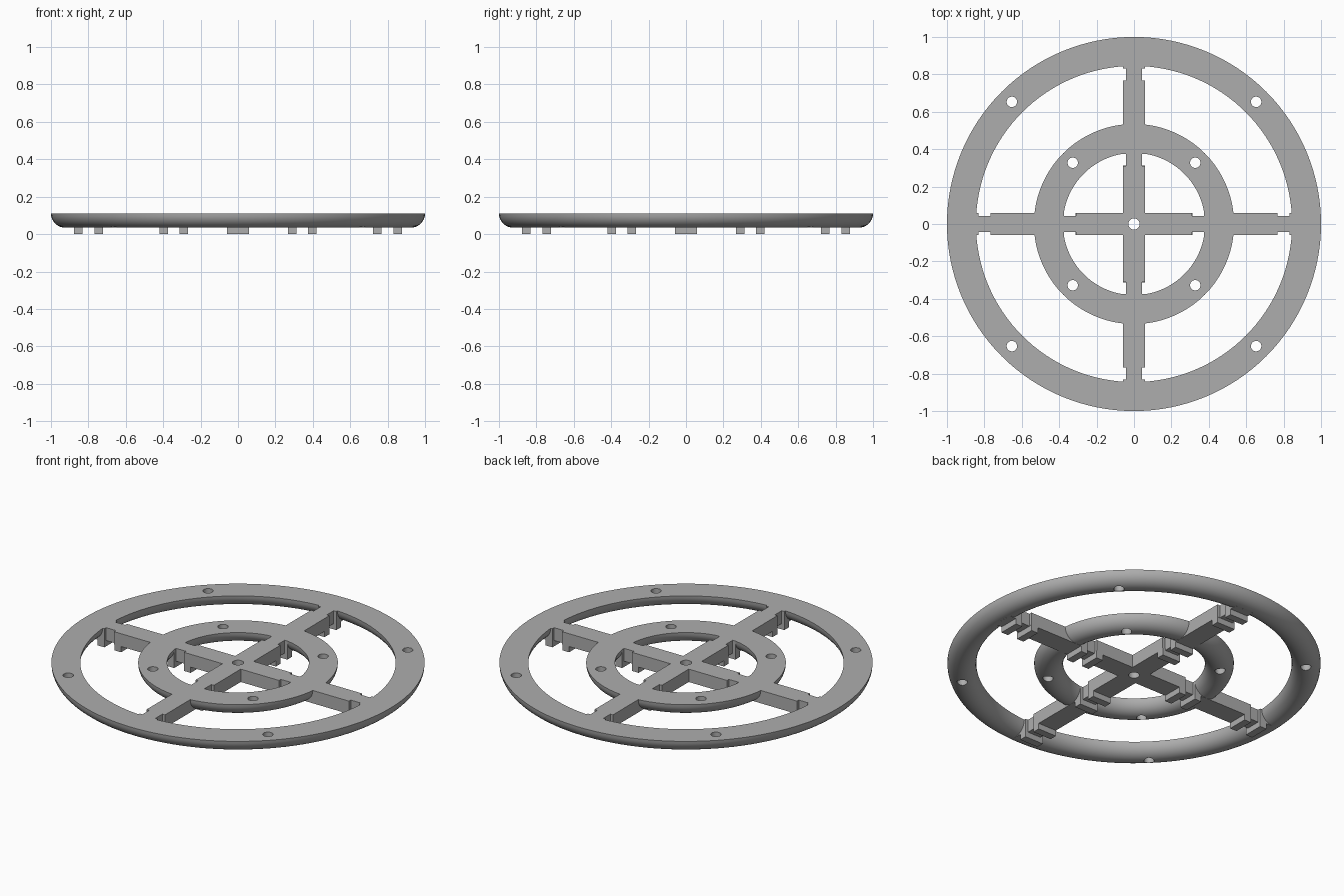
import bpy
import bmesh
from math import pi, cos, sin, radians
from mathutils import Matrix, Vector

cube = bpy.data.objects.get("Cube")
if cube:
    bpy.data.objects.remove(cube, do_unlink=True)

TOP, BASE = 0.11, 0.034
WIDE, NARROW = 0.06, 0.043

grey = bpy.data.materials.new("plain grey")
grey.use_nodes = True
colour = (0.42, 0.42, 0.42, 1)
grey.diffuse_color = colour
grey.node_tree.nodes["Principled BSDF"].inputs["Base Color"].default_value = colour


def finish(name, bm):
    bmesh.ops.recalc_face_normals(bm, faces=bm.faces)
    mesh = bpy.data.meshes.new(name)
    bm.to_mesh(mesh)
    bm.free()
    obj = bpy.data.objects.new(name, mesh)
    mesh.materials.append(grey)
    bpy.context.collection.objects.link(obj)
    return obj


def select(obj):
    bpy.ops.object.select_all(action='DESELECT')
    obj.select_set(True)
    bpy.context.view_layer.objects.active = obj


def drill(obj, centres, radius):
    """Cut vertical round holes through a part."""
    bm = bmesh.new()
    for x, y in centres:
        bmesh.ops.create_cone(bm, cap_ends=True, segments=32, radius1=radius,
                              radius2=radius, depth=1,
                              matrix=Matrix.Translation((x, y, 0)))
    cutter = finish("hole_cutter", bm)
    cutter.hide_render = True
    mod = obj.modifiers.new("holes", 'BOOLEAN')
    mod.operation = 'DIFFERENCE'
    mod.solver = 'EXACT'
    mod.object = cutter
    select(obj)
    bpy.ops.object.modifier_apply(modifier=mod.name)
    bpy.data.objects.remove(cutter, do_unlink=True)


def ring(name, middle, half, hole_at):
    """Ring with a flat top and a half-round underside."""
    bm = bmesh.new()
    steps, turns = 16, 128
    loops = []
    for i in range(turns):
        a = 2 * pi * i / turns
        loop = []
        for j in range(steps + 1):
            t = pi * j / steps
            r = middle + half * cos(t)
            z = TOP - (TOP - BASE) * sin(t)
            loop.append(bm.verts.new((r * cos(a), r * sin(a), z)))
        loops.append(loop)
    for i in range(turns):
        p, q = loops[i], loops[(i + 1) % turns]
        for j in range(steps + 1):
            k = (j + 1) % (steps + 1)
            bm.faces.new((p[j], q[j], q[k], p[k]))
    obj = finish(name, bm)
    drill(obj, [(sx * hole_at, sy * hole_at) for sx in (-1, 1) for sy in (-1, 1)], 0.028)
    select(obj)
    bpy.ops.object.shade_smooth_by_angle(angle=radians(35))


ring("outer_ring", 0.9225, 0.0775, 0.653)
ring("inner_ring", 0.4575, 0.0775, 0.3275)

# Cross of four arms, each with two waisted strap slots
edge = [(WIDE, WIDE), (0.31, WIDE), (0.31, NARROW), (0.375, NARROW),
        (0.375, WIDE), (0.768, WIDE), (0.768, NARROW), (0.832, NARROW),
        (0.832, WIDE), (0.92, WIDE)]
arm = [(x, -y) for x, y in edge] + edge[:0:-1]
bm = bmesh.new()
outline = []
for n in range(4):
    turn = Matrix.Rotation(n * pi / 2, 4, 'Z')
    outline += [bm.verts.new(turn @ Vector((x, y, BASE))) for x, y in arm]
face = bm.faces.new(outline)
grown = bmesh.ops.extrude_face_region(bm, geom=[face])
bmesh.ops.translate(bm, vec=(0, 0, TOP - BASE),
                    verts=[v for v in grown["geom"] if isinstance(v, bmesh.types.BMVert)])
cross = finish("cross_spokes", bm)
drill(cross, [(0, 0)], 0.03)

# Ribs under the spokes on both sides of every strap slot
bm = bmesh.new()
height = BASE + 0.01
for n in range(4):
    turn = Matrix.Rotation(n * pi / 2, 4, 'Z')
    for x in (0.29, 0.397, 0.745, 0.854):
        place = Matrix.Translation((x, 0, height / 2))
        size = Matrix.Diagonal((0.044, 2 * WIDE, height, 1))
        bmesh.ops.create_cube(bm, size=1, matrix=turn @ place @ size)
finish("strap_ribs", bm)
